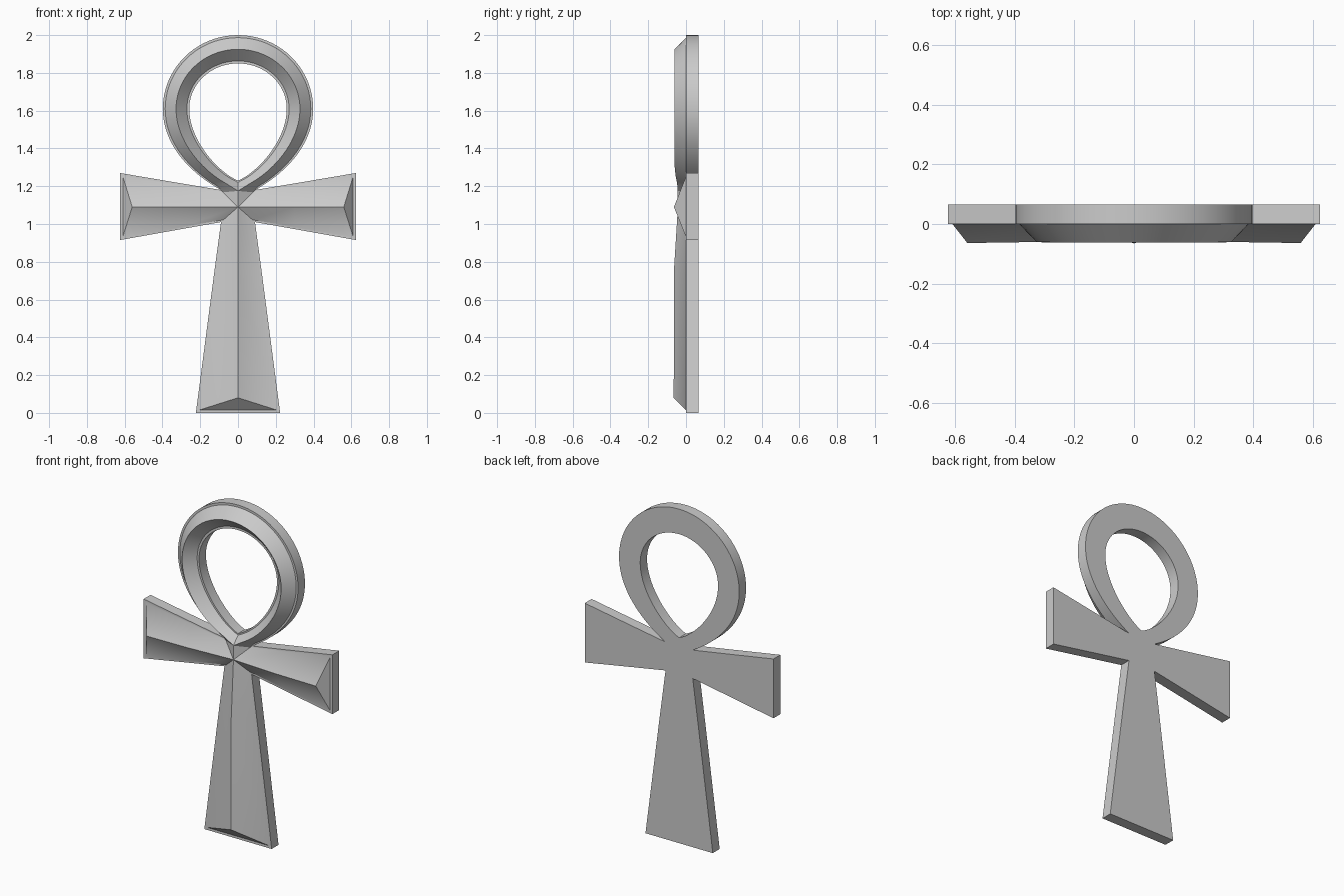
import bpy, bmesh, math
from mathutils import Vector

if "Cube" in bpy.data.objects:
    bpy.data.objects.remove(bpy.data.objects["Cube"])

BACK = 0.065      # y of the flat back; bevel starts at y = 0


def bezier(p0, p1, p2, p3, n):
    pts = []
    for i in range(n + 1):
        t = i / n
        u = 1 - t
        pts.append(Vector((u**3 * p0[k] + 3 * u * u * t * p1[k] + 3 * u * t * t * p2[k] + t**3 * p3[k])
                          for k in (0, 1)))
    return pts


def half_loop(start, h1, h2, width, mid, top):
    # lower teardrop flank followed by an upper quarter ellipse
    k = 0.552
    low = bezier(start, h1, h2, (width, mid), 20)
    high = bezier((width, mid), (width, mid + k * (top - mid)), (k * width, top), (0, top), 20)
    return low + high[1:]


# Ridge points (x, y, z)
S, K, C = (0, -0.065, 0.08), (0, -0.064, 0.75), (0, -0.043, 1.09)
KA, A = (0.30, -0.060, 1.09), (0.56, -0.064, 1.09)

# Stem and arm half outline: outer edge, inset edge, ridge point
cross = [
    ((0, 0), (0, 0.015), S),
    ((0.223, 0), (0.205, 0.015), S),
    ((0.125, 0.75), (0.113, 0.75), K),
    ((0.09, 1.01), (0.077, 1.022), C),
    ((0.30, 0.973), (0.30, 0.985), KA),
    ((0.625, 0.915), (0.61, 0.932), A),
    ((0.625, 1.27), (0.61, 1.252), A),
    ((0.30, 1.215), (0.30, 1.203), KA),
    ((0.09, 1.18), (0.08, 1.168), C),
]


def at(p, y):
    return (p[0], y, p[1])


rows = [[at(o, BACK), at(o, 0), at(i, 0), r] for o, i, r in cross]

# Loop cross-sections
outer = half_loop((0.09, 1.18), (0.27, 1.28), (0.398, 1.43), 0.398, 1.61, 2.0)
inner = half_loop((0, 1.23), (0.10, 1.27), (0.258, 1.44), 0.258, 1.61, 1.85)
loop = []
for n, (o, i) in enumerate(zip(outer, inner)):
    mid = (o + i) / 2
    height = min(0.062, 0.43 * (o - i).length)
    oi, ii = o.lerp(mid, 0.18), i.lerp(mid, 0.18)
    if n == 0:      # crotch where both loop ends meet
        mid, oi, ii = Vector((0, 1.175)), Vector((0.08, 1.168)), Vector((0, 1.22))
    loop.append([at(o, BACK), at(o, 0), at(oi, 0), at(mid, -height),
                 at(ii, 0), at(i, 0), at(i, BACK)])

# Build both halves into one welded mesh
bm = bmesh.new()
cache = {}


def add_face(points, side):
    verts = []
    for x, y, z in points:
        key = (round(side * x, 4) + 0.0, round(y, 4) + 0.0, round(z, 4))
        if key not in cache:
            cache[key] = bm.verts.new(key)
        if cache[key] not in verts:
            verts.append(cache[key])
    if len(verts) > 2 and not bm.faces.get(verts):
        bm.faces.new(verts if side > 0 else verts[::-1])


for side in (1, -1):
    strip = rows + [loop[0][:4]]
    for a, b in zip(strip, strip[1:]):
        for j in range(3):
            add_face([a[j], a[j + 1], b[j + 1], b[j]], side)
    for a, b in zip(loop, loop[1:]):
        for j in range(7):      # last one closes the back
            k = (j + 1) % 7
            add_face([a[j], a[k], b[k], b[j]], side)
    # flat back of stem and arm
    add_face([r[0] for r in rows] + [loop[0][6]], side)

bmesh.ops.recalc_face_normals(bm, faces=bm.faces[:])
mesh = bpy.data.meshes.new("looped_cross")
bm.to_mesh(mesh)
bm.free()
obj = bpy.data.objects.new("looped_cross", mesh)
bpy.context.collection.objects.link(obj)
bpy.context.view_layer.objects.active = obj
obj.select_set(True)
bpy.ops.object.shade_smooth_by_angle(angle=math.radians(32))
